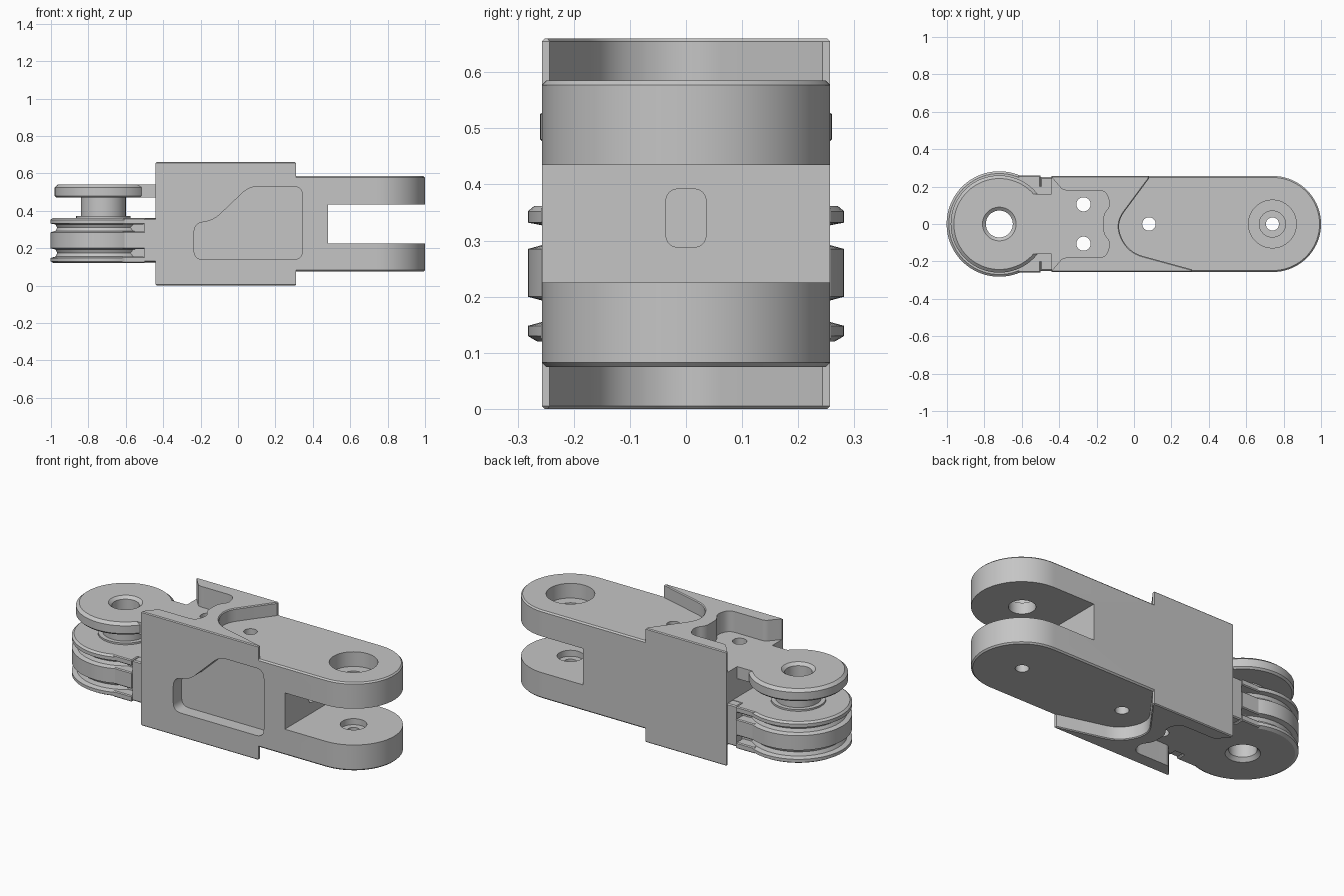
import bpy, bmesh, math
from mathutils import Vector

if "Cube" in bpy.data.objects:
    bpy.data.objects.remove(bpy.data.objects["Cube"])

GREY = bpy.data.materials.new("machined grey")
GREY.diffuse_color = (0.56, 0.56, 0.56, 1)
GREY.use_nodes = True
GREY.node_tree.nodes["Principled BSDF"].inputs["Base Color"].default_value = GREY.diffuse_color


def finish(name, bm):
    bmesh.ops.recalc_face_normals(bm, faces=bm.faces)
    me = bpy.data.meshes.new(name)
    bm.to_mesh(me)
    bm.free()
    me.materials.append(GREY)
    ob = bpy.data.objects.new(name, me)
    bpy.context.collection.objects.link(ob)
    return ob


def rounded(pts, n=8):
    """Points (x, y) or (x, y, r): corners with r become curves."""
    out = []
    for i, p in enumerate(pts):
        c = Vector(p[:2])
        if len(p) < 3:
            out.append(c)
            continue
        a, b = Vector(pts[i - 1][:2]), Vector(pts[(i + 1) % len(pts)][:2])
        a, b = c + (a - c).normalized() * p[2], c + (b - c).normalized() * p[2]
        for k in range(n + 1):
            t = k / n
            out.append(a * (1 - t) ** 2 + c * 2 * t * (1 - t) + b * t * t)
    return out


def prism(name, pts, lo, hi, bevel=0, axis="z"):
    """Extrude an outline along z, an x-z outline along y, or a y-z one along x."""
    place = {"z": lambda p, h: (p[0], p[1], h),
             "y": lambda p, h: (p[0], h, p[1]),
             "x": lambda p, h: (h, p[0], p[1])}[axis]
    bm = bmesh.new()
    a = [bm.verts.new(place(p, lo)) for p in pts]
    b = [bm.verts.new(place(p, hi)) for p in pts]
    caps = [bm.faces.new(a), bm.faces.new(b)]
    for i in range(len(pts)):
        j = (i + 1) % len(pts)
        bm.faces.new((a[i], a[j], b[j], b[i]))
    bmesh.ops.recalc_face_normals(bm, faces=bm.faces)
    if bevel:
        rim = list({e for f in caps for e in f.edges})
        bmesh.ops.bevel(bm, geom=rim, offset=bevel, segments=1, profile=0.5,
                        affect="EDGES", clamp_overlap=False)
    return finish(name, bm)


def rect(x0, x1, y):
    return [(x0, -y), (x1, -y), (x1, y), (x0, y)]


def circle(x, y, r, n=40):
    return [(x + r * math.cos(2 * math.pi * i / n),
             y + r * math.sin(2 * math.pi * i / n)) for i in range(n)]


def lathe(name, profile, x, n=72):
    bm = bmesh.new()
    rings = [[bm.verts.new((x + r * math.cos(2 * math.pi * i / n),
                            r * math.sin(2 * math.pi * i / n), z))
              for i in range(n)] for r, z in profile]
    for k in range(len(rings)):
        p, q = rings[k], rings[(k + 1) % len(rings)]
        for i in range(n):
            j = (i + 1) % n
            bm.faces.new((p[i], p[j], q[j], q[i]))
    return finish(name, bm)


def boolean(ob, other, op):
    """Apply a boolean, keeping the old mesh if the result comes out empty."""
    m = ob.modifiers.new("cut", "BOOLEAN")
    m.operation, m.solver, m.object = op, "EXACT", other
    bpy.context.view_layer.update()
    dg = bpy.context.evaluated_depsgraph_get()
    new = bpy.data.meshes.new_from_object(ob.evaluated_get(dg))
    ob.modifiers.clear()
    if len(new.polygons) > 5:
        ob.data = new
    else:
        print("boolean failed:", other.name)
    bpy.data.objects.remove(other)


# Forked link body
arm = [(0.74 + 0.26 * math.cos(t), 0.257 * math.sin(t))
       for t in [math.pi * (i / 36 - 0.5) for i in range(37)]]
body = prism("link_body", [(-0.3, -0.257)] + arm + [(-0.3, 0.257)],
             0.075, 0.585, 0.008)

# Raised side walls with a curved step across the top and bottom
raised = rounded([(-0.44, -0.257), (0.31, -0.257), (0.31, -0.243),
                  (-0.03, -0.15, 0.08), (-0.1, 0, 0.08), (0.08, 0.243),
                  (0.08, 0.257), (-0.44, 0.257)])
boolean(body, prism("raised_walls", raised, 0, 0.66, 0.005), "UNION")

# Fork gap
boolean(body, prism("fork_gap", rect(0.48, 1.2, 0.4), 0.225, 0.435),
        "DIFFERENCE")

# Open pockets, top and bottom
half = [(-0.5, 0.32), (-0.38, 0.18, 0.02), (-0.15, 0.18, 0.04),
        (-0.125, 0.10, 0.03), (-0.165, 0.05, 0.03)]
pocket = rounded(half + [(p[0], -p[1], *p[2:]) for p in reversed(half)])
for lo, hi in ((0.54, 0.8), (-0.2, 0.12)):
    boolean(body, prism("pocket", pocket, lo, hi), "DIFFERENCE")

# Front side recess
recess = rounded([(-0.235, 0.14, 0.05), (0.345, 0.14, 0.05), (0.345, 0.53, 0.05),
                  (0.06, 0.53, 0.05), (-0.14, 0.34, 0.06), (-0.235, 0.34, 0.06)])
boolean(body, prism("side_recess", recess, -0.4, -0.18, 0, "y"), "DIFFERENCE")

# Cable slot in the fork end
slot = rounded([(-0.036, 0.288, 0.025), (0.036, 0.288, 0.025),
                (0.036, 0.392, 0.025), (-0.036, 0.392, 0.025)])
boolean(body, prism("cable_slot", slot, 0.2, 0.6, 0, "x"), "DIFFERENCE")

# Screw and pivot holes: x, y, radius, bottom, top
for x, y, r, lo, hi in ((0.08, 0, 0.036, -0.1, 0.8),
                        (-0.27, 0.105, 0.038, -0.1, 0.8),
                        (-0.27, -0.105, 0.038, -0.1, 0.8),
                        (0.74, 0, 0.035, 0, 0.3),
                        (0.74, 0, 0.07, 0.19, 0.5),
                        (0.74, 0, 0.128, 0.5, 0.8)):
    boolean(body, prism("hole", circle(x, y, r), lo, hi), "DIFFERENCE")

# Pivot drum with two rope grooves, post, upper disc and bore
drum = lathe("pivot_drum", [
    (0.09, 0.12), (0.265, 0.12), (0.282, 0.13), (0.282, 0.148), (0.256, 0.155),
    (0.247, 0.175), (0.256, 0.193), (0.282, 0.2), (0.282, 0.285), (0.256, 0.292),
    (0.247, 0.31), (0.256, 0.327), (0.282, 0.332), (0.282, 0.352), (0.27, 0.362),
    (0.145, 0.362), (0.145, 0.372), (0.12, 0.372), (0.12, 0.47),
    (0.25, 0.47), (0.26, 0.48), (0.26, 0.525), (0.243, 0.54),
    (0.09, 0.54), (0.072, 0.525), (0.072, 0.14)], -0.72)

# Necks joining the drum and the upper disc to the body
parts = [body, drum,
         prism("upper_neck", rect(-0.6, -0.43, 0.16), 0.47, 0.54),
         prism("lower_neck_core", rect(-0.6, -0.43, 0.2), 0.12, 0.362),
         prism("lower_neck_end", rect(-0.5, -0.43, 0.25), 0.125, 0.36, 0.006)]
for i, (lo, hi) in enumerate(((0.12, 0.155), (0.195, 0.29), (0.328, 0.362))):
    parts.append(prism("groove_rib_%d" % (i + 1), rect(-0.62, -0.5, 0.258),
                       lo, hi, 0.005))

for ob in parts:
    bpy.ops.object.select_all(action="DESELECT")
    ob.select_set(True)
    bpy.context.view_layer.objects.active = ob
    bpy.ops.object.shade_smooth_by_angle(angle=math.radians(30))
